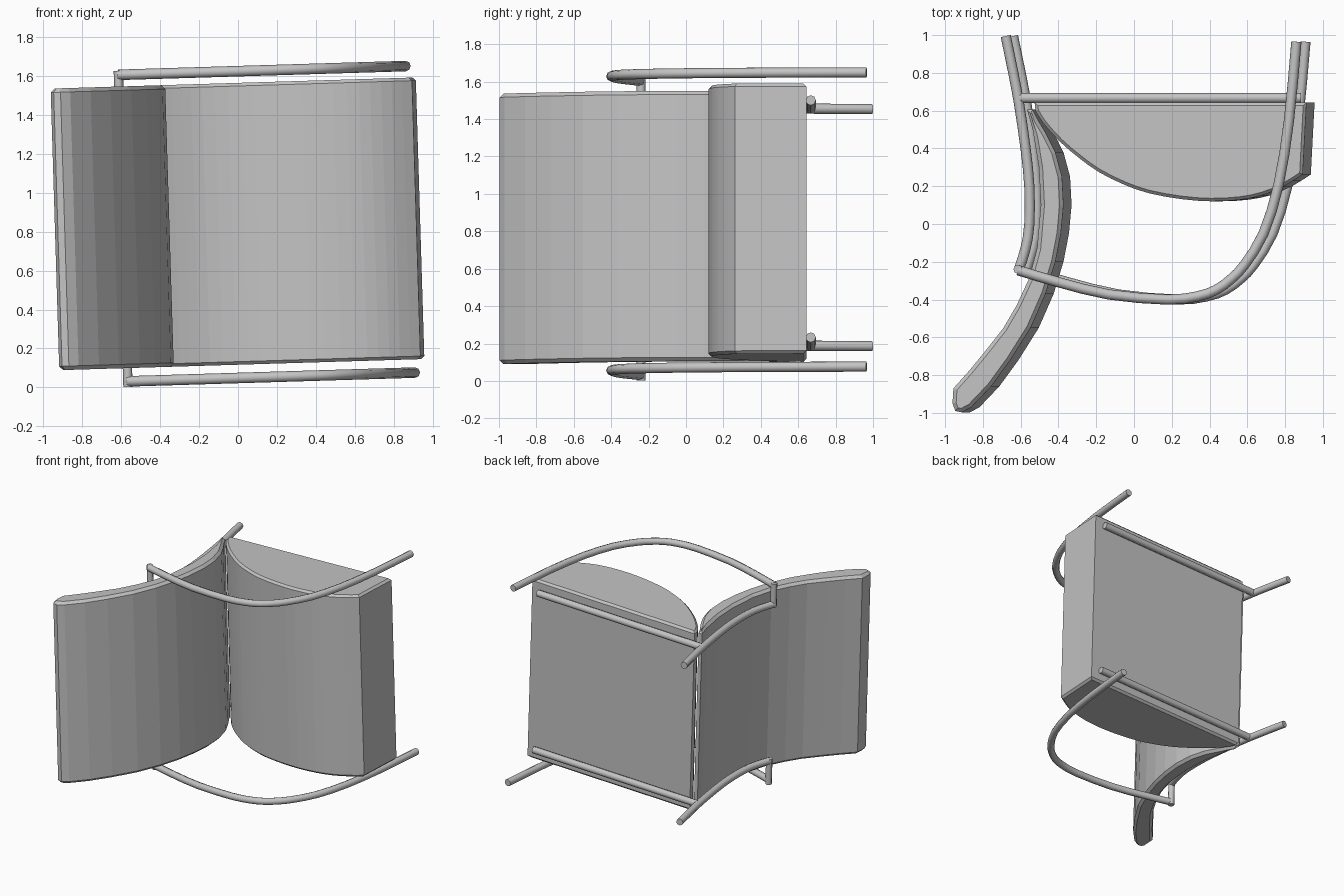
import bpy, bmesh, math
from mathutils import Matrix, Vector

cube = bpy.data.objects.get("Cube")
if cube:
    bpy.data.objects.remove(cube, do_unlink=True)

# The chair lies on its side, tipped slightly about the y axis
TILT = Matrix.Translation((0, 0, 0.84)) @ Matrix.Rotation(math.radians(-1.75), 4, 'Y')
HALF = 0.723   # half width of the cushions
RAIL = 0.634   # offset of legs and cross bars
ARM = 0.787    # offset of the arms

grey = bpy.data.materials.new("plain grey")
grey.use_nodes = True
colour = (0.55, 0.55, 0.55, 1)
grey.diffuse_color = colour
grey.node_tree.nodes["Principled BSDF"].inputs["Base Color"].default_value = colour


def smooth(points, steps=2):
    """Pass a rounded path through the points."""
    p = [Vector(q) for q in points]
    p = [2 * p[0] - p[1]] + p + [2 * p[-1] - p[-2]]
    out = []
    for a, b, c, d in zip(p, p[1:], p[2:], p[3:]):
        for i in range(steps):
            t = i / steps
            out.append(0.5 * (2 * b + (c - a) * t + (2 * a - 5 * b + 4 * c - d) * t ** 2
                              + (3 * b - a - 3 * c + d) * t ** 3))
    return out + [p[-2]]


def add_mesh(name, mesh):
    mesh.transform(TILT)
    mesh.materials.clear()
    mesh.materials.append(grey)
    ob = bpy.data.objects.new(name, mesh)
    bpy.context.collection.objects.link(ob)


def cushion(name, profile, bevel):
    """Extrude a side profile across the width and chamfer its rims."""
    bm = bmesh.new()
    face = bm.faces.new([bm.verts.new((x, y, -HALF)) for x, y in profile])
    ext = bmesh.ops.extrude_face_region(bm, geom=[face])
    moved = [v for v in ext["geom"] if isinstance(v, bmesh.types.BMVert)]
    bmesh.ops.translate(bm, verts=moved, vec=(0, 0, 2 * HALF))
    bmesh.ops.recalc_face_normals(bm, faces=bm.faces)
    rims = [e for e in bm.edges if abs(e.verts[0].co.z - e.verts[1].co.z) < 0.01]
    bmesh.ops.bevel(bm, geom=rims, offset=bevel, segments=1, affect='EDGES')
    mesh = bpy.data.meshes.new(name)
    bm.to_mesh(mesh)
    bm.free()
    add_mesh(name, mesh)


def tube(name, points, z, radius=0.027):
    """Round bar through points; flat points are lifted to height z."""
    curve = bpy.data.curves.new(name + "_path", 'CURVE')
    curve.dimensions = '3D'
    curve.bevel_depth = radius
    curve.bevel_resolution = 2
    curve.use_fill_caps = True
    spline = curve.splines.new('POLY')
    spline.points.add(len(points) - 1)
    for sp, p in zip(spline.points, points):
        sp.co = (p[0], p[1], p[2] if len(p) > 2 else z, 1)
    helper = bpy.data.objects.new(name + "_path", curve)
    bpy.context.collection.objects.link(helper)
    dg = bpy.context.evaluated_depsgraph_get()
    mesh = bpy.data.meshes.new_from_object(helper.evaluated_get(dg))
    bpy.data.objects.remove(helper, do_unlink=True)
    mesh.name = name
    add_mesh(name, mesh)


# Seat: flat underside with a bulging sitting face
bulge = smooth([(-.50, .60), (-.46, .535), (-.37, .435), (-.27, .35), (-.165, .275),
                (-.03, .208), (.10, .163), (.27, .132), (.43, .12), (.58, .128),
                (.70, .152), (.81, .197), (.915, .262)])
cushion("seat", [(-.505, .643)] + [tuple(p) for p in bulge] + [(.935, .643)], 0.016)

# Backrest: curved slab with a rounded upper end
front_side = [(-.515, .605), (-.49, .555), (-.445, .48), (-.395, .38), (-.36, .25), (-.352, .10),
              (-.366, -.05), (-.395, -.20), (-.447, -.37), (-.526, -.55), (-.633, -.72),
              (-.735, -.86), (-.84, -.97)]
tip = [(-.89, -.997), (-.925, -.99), (-.94, -.95), (-.935, -.87)]
rear_side = [(-.85, -.775), (-.76, -.665), (-.67, -.55), (-.60, -.43), (-.535, -.29), (-.492, -.13),
             (-.472, .10), (-.482, .30), (-.515, .50), (-.545, .605)]
cushion("backrest", front_side + tip + rear_side, 0.02)

# Bent frame, mirrored on both sides of the chair
leg_path = smooth([(-.66, .995), (-.62, .80), (-.59, .64), (-.555, .40), (-.535, .20),
                   (-.535, .0), (-.555, -.13), (-.59, -.24)])
arm_path = smooth([(-.59, -.245), (-.38, -.307), (-.11, -.373), (.20, -.4), (.36, -.383),
                   (.46, -.348), (.54, -.29), (.61, -.215), (.71, -.05), (.79, .21),
                   (.845, .55), (.884, .965)])
for side, s in (("left", 1), ("right", -1)):
    tube(side + "_rear_leg", leg_path, s * RAIL)
    tube(side + "_arm_and_front_leg", arm_path, s * ARM - 0.004)
    tube(side + "_arm_post", [(-.59, -.24, s * (RAIL - 0.02)),
                              (-.59, -.24, s * (ARM + 0.025) - 0.008)], 0, 0.024)
    tube(side + "_seat_rail", [(-.59, .667), (.865, .667)], s * RAIL)
